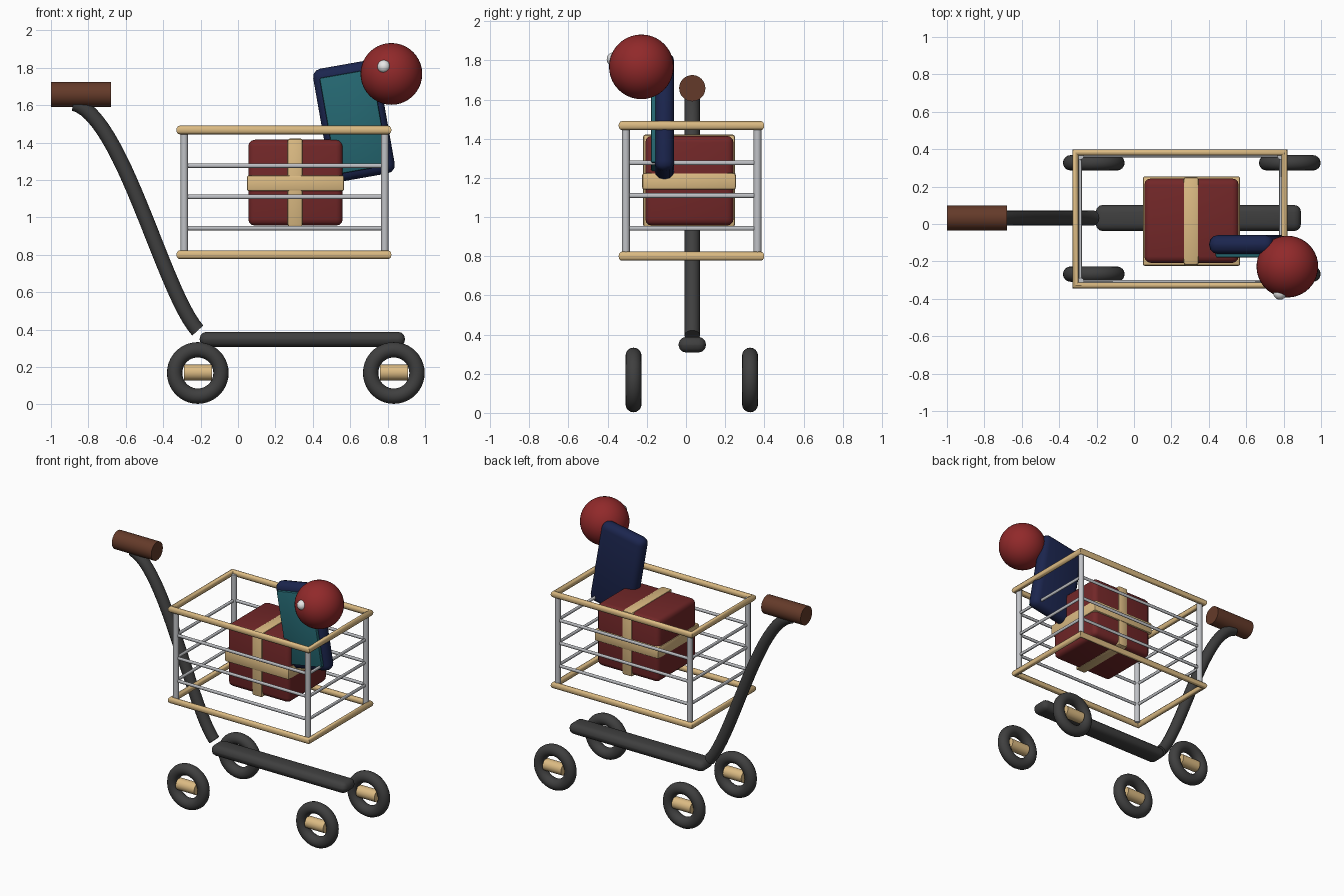
import bpy, math
from mathutils import Vector

if "Cube" in bpy.data.objects:
    bpy.data.objects.remove(bpy.data.objects["Cube"])


def material(name, r, g, b):
    """Flat colour from 0-255 display values, stored linear."""
    m = bpy.data.materials.new(name)
    m.diffuse_color = [((c / 255 + 0.055) / 1.055) ** 2.4 for c in (r, g, b)] + [1]
    m.use_nodes = True
    m.node_tree.nodes["Principled BSDF"].inputs["Base Color"].default_value = m.diffuse_color
    return m


RUBBER = material("dark_rubber", 63, 63, 63)
GRIP = material("brown_grip", 100, 58, 41)
CREAM = material("cream", 220, 187, 131)
METAL = material("grey_metal", 192, 194, 198)
GIFT = material("gift_red", 114, 39, 40)
BALL = material("ball_red", 145, 41, 42)
NAVY = material("navy", 27, 37, 78)
TEAL = material("teal", 37, 104, 114)
WHITE = material("white", 235, 235, 235)


def finish(name, mat, smooth=True):
    ob = bpy.context.object
    ob.name = name
    ob.data.materials.clear()
    ob.data.materials.append(mat)
    if smooth:
        bpy.ops.object.shade_smooth_by_angle(angle=math.radians(40))
    return ob


def box(name, lo, hi, mat, bevel=0.0, segments=3, tilt=0.0, pivot=None):
    """Bevelled box; a tilted one turns about the pivot along y."""
    lo, hi = Vector(lo), Vector(hi)
    centre = (lo + hi) / 2
    bpy.ops.mesh.primitive_cube_add(size=1, location=centre)
    ob = bpy.context.object
    ob.scale = hi - lo
    bpy.ops.object.transform_apply(location=False, rotation=False, scale=True)
    if bevel:
        mod = ob.modifiers.new("bevel", 'BEVEL')
        mod.width, mod.segments = bevel, segments
        bpy.ops.object.modifier_apply(modifier="bevel")
    if tilt:
        ob.rotation_euler.y = tilt
        pivot = Vector(pivot)
        ob.location = pivot + ob.rotation_euler.to_matrix() @ (centre - pivot)
    return finish(name, mat)


def rod(name, a, b, radius, mat, sides=24):
    a, b = Vector(a), Vector(b)
    bpy.ops.mesh.primitive_cylinder_add(vertices=sides, radius=radius,
                                        depth=(b - a).length, location=(a + b) / 2)
    bpy.context.object.rotation_euler = (b - a).to_track_quat('Z', 'Y').to_euler()
    return finish(name, mat)


def sphere(name, centre, radius, mat, segments=32):
    bpy.ops.mesh.primitive_uv_sphere_add(segments=segments, ring_count=segments // 2,
                                         radius=radius, location=centre)
    return finish(name, mat)


def tube(name, spline_type, points, radius, mat, cyclic=False):
    """Round tube along a path; a bezier path takes end, handle, handle, end."""
    cu = bpy.data.curves.new(name, 'CURVE')
    cu.dimensions = '3D'
    cu.bevel_depth, cu.bevel_resolution = radius, 4
    cu.use_fill_caps = True
    sp = cu.splines.new(spline_type)
    if spline_type == 'BEZIER':
        sp.bezier_points.add(1)
        sp.resolution_u = 24
        p0, h0, h1, p1 = [Vector(p) for p in points]
        for bp, co, left, right in ((sp.bezier_points[0], p0, 2 * p0 - h0, h0),
                                    (sp.bezier_points[1], p1, h1, 2 * p1 - h1)):
            bp.handle_left_type = bp.handle_right_type = 'FREE'
            bp.co, bp.handle_left, bp.handle_right = co, left, right
    else:
        sp.points.add(len(points) - 1)
        for p, co in zip(sp.points, points):
            p.co = (*co, 1)
        sp.use_cyclic_u = cyclic
    ob = bpy.data.objects.new(name, cu)
    bpy.context.collection.objects.link(ob)
    bpy.ops.object.select_all(action='DESELECT')
    ob.select_set(True)
    bpy.context.view_layer.objects.active = ob
    bpy.ops.object.convert(target='MESH')
    return finish(name, mat)


# Wheels: tyres with short hubs lying along x
for side, y in (("front", -0.268), ("back", 0.327)):
    for end, x in (("left", -0.215), ("right", 0.833)):
        bpy.ops.mesh.primitive_torus_add(major_radius=0.124, minor_radius=0.041,
                                         major_segments=40, minor_segments=16,
                                         location=(x, y, 0.168),
                                         rotation=(math.pi / 2, 0, 0))
        finish(f"tyre_{side}_{end}", RUBBER)
        rod(f"hub_{side}_{end}", (x - 0.075, y, 0.17), (x + 0.075, y, 0.17), 0.042, CREAM)

# Chassis bar, curved stem and grip
box("chassis_bar", (-0.205, -0.038, 0.308), (0.893, 0.102, 0.388), RUBBER, 0.038, 3)
tube("handle_stem", 'BEZIER', [(-0.88, 0.032, 1.61), (-0.62, 0.032, 1.55),
                               (-0.40, 0.032, 0.60), (-0.215, 0.032, 0.395)], 0.04, RUBBER)
rod("handle_grip", (-1, 0.032, 1.658), (-0.68, 0.032, 1.658), 0.067, GRIP, 32)


# Basket: two rims, three wire loops, four corner posts
def loop(x0, x1, y0, y1, z):
    return [(x0, y0, z), (x1, y0, z), (x1, y1, z), (x0, y1, z)]


for name, z in (("lower", 0.80), ("upper", 1.467)):
    tube(f"basket_rim_{name}", 'POLY', loop(-0.313, 0.804, -0.328, 0.383, z),
         0.023, CREAM, True)
for i, z in enumerate((0.943, 1.11, 1.277)):
    tube(f"basket_wire_{i}", 'POLY', loop(-0.287, 0.785, -0.307, 0.365, z),
         0.012, METAL, True)
for x in (-0.287, 0.785):
    for y in (-0.307, 0.365):
        rod("basket_post", (x, y, 0.80), (x, y, 1.468), 0.02, METAL, 16)

# Gift box with two crossing ribbons, the level one outermost
box("gift_box", (0.055, -0.208, 0.956), (0.56, 0.243, 1.415), GIFT, 0.035)
box("ribbon_upright", (0.265, -0.219, 0.95), (0.346, 0.250, 1.421), CREAM, 0.012, 2)
box("ribbon_level", (0.047, -0.224, 1.14), (0.568, 0.255, 1.225), CREAM, 0.012, 2)

# Leaning book with a raised front panel
lean, middle = -math.radians(10), (0.62, -0.11, 1.515)
box("book_body", (0.445, -0.16, 1.208), (0.795, -0.06, 1.822), NAVY, 0.045, 3, lean, middle)
box("book_panel", (0.478, -0.179, 1.25), (0.762, -0.14, 1.773), TEAL, 0.008, 2, lean, middle)

# Ball with a small highlight bead
sphere("ball", (0.82, -0.228, 1.767), 0.165, BALL, 40)
sphere("ball_bead", (0.78, -0.37, 1.806), 0.035, WHITE, 20)
